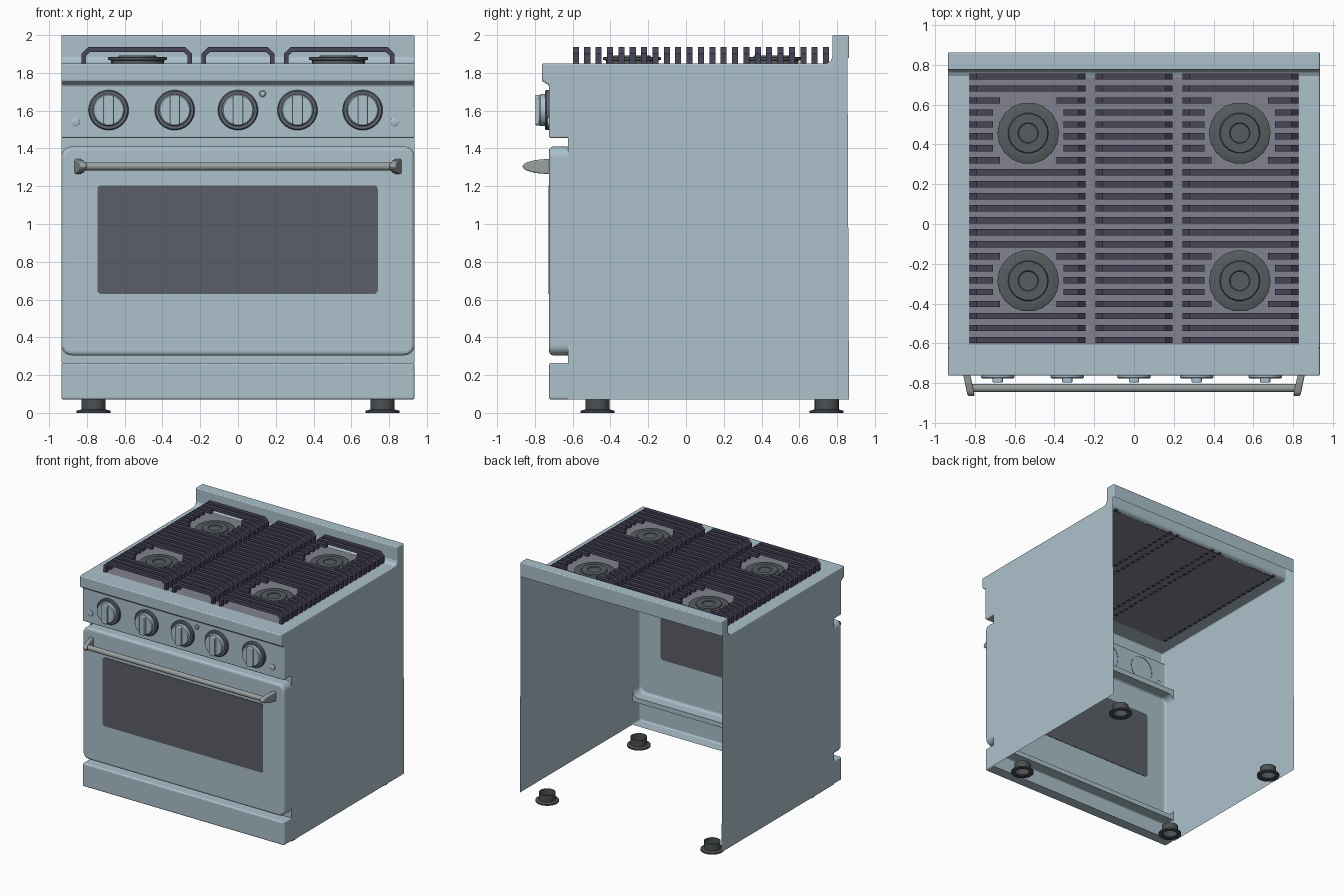
import bpy, bmesh, math

if "Cube" in bpy.data.objects:
    bpy.data.objects.remove(bpy.data.objects["Cube"])


def material(name, r, g, b):
    m = bpy.data.materials.new(name)
    lin = [(c / 255 / 12.92 if c < 11 else ((c / 255 + 0.055) / 1.055) ** 2.4) for c in (r, g, b)]
    m.diffuse_color = (*lin, 1)
    m.use_nodes = True
    m.node_tree.nodes["Principled BSDF"].inputs["Base Color"].default_value = m.diffuse_color
    return m


BLUE = material("pale_blue_enamel", 172, 193, 204)
GRATE = material("dark_cast_iron", 72, 69, 88)
PLATE = material("cooktop_grey", 130, 130, 144)
BURNER = material("burner_grey", 86, 92, 95)
GLASS = material("window_grey", 91, 95, 102)
STEEL = material("handle_steel", 153, 159, 160)
FOOT = material("foot_grey", 76, 80, 83)
RIM = material("knob_rim_grey", 98, 104, 116)


def finish(name, bm, mat, bevel=0, smooth=False):
    bmesh.ops.recalc_face_normals(bm, faces=bm.faces)
    me = bpy.data.meshes.new(name)
    bm.to_mesh(me)
    bm.free()
    me.materials.append(mat)
    ob = bpy.data.objects.new(name, me)
    bpy.context.collection.objects.link(ob)
    if smooth:
        bpy.context.view_layer.objects.active = ob
        ob.select_set(True)
        bpy.ops.object.shade_smooth_by_angle(angle=math.radians(35))
        ob.select_set(False)
    if bevel:
        m = ob.modifiers.new("bevel", 'BEVEL')
        m.width, m.segments = bevel, 3
        m.limit_method, m.angle_limit = 'ANGLE', math.radians(30)
    return ob


def prism(bm, pts, axis, a, b, drop=None):
    """Extrude a 2D profile along X (profile is y,z) or Y (profile is x,z)."""
    def put(p, t):
        return bm.verts.new((t, p[0], p[1]) if axis == 'X' else (p[0], t, p[1]))
    va, vb = [put(p, a) for p in pts], [put(p, b) for p in pts]
    n = len(pts)
    faces = [bm.faces.new(va), bm.faces.new(vb[::-1])]
    for i in range(n):
        j = (i + 1) % n
        faces.append(bm.faces.new((va[i], vb[i], vb[j], va[j])))
    if drop:
        gone = [f for f in faces if drop(f.calc_center_median())]
        bmesh.ops.delete(bm, geom=gone, context='FACES')


def lathe(name, pts, axis, loc, mat, seg=32):
    """Revolve (radius, height) points; a zero radius closes the end."""
    bm = bmesh.new()
    rings = []
    for r, h in pts:
        ring = []
        for i in range(seg if r else 1):
            t = 2 * math.pi * i / seg
            u, v = r * math.cos(t), r * math.sin(t)
            co = {'X': (h, u, v), 'Y': (u, h, v), 'Z': (u, v, h)}[axis]
            ring.append(bm.verts.new([c + l for c, l in zip(co, loc)]))
        rings.append(ring)
    for A, B in zip(rings, rings[1:]):
        for i in range(seg):
            j = (i + 1) % seg
            q = [A[i % len(A)], A[j % len(A)], B[j % len(B)], B[i % len(B)]]
            bm.faces.new(list(dict.fromkeys(q)))
    return finish(name, bm, mat, smooth=True)


def arc(cx, cz, r, start, n=8):
    return [(cx + r * math.cos(math.radians(start + 90 * i / n)),
             cz + r * math.sin(math.radians(start + 90 * i / n))) for i in range(n + 1)]


def round_rect(x0, x1, z0, z1, r):
    return (arc(x1 - r, z1 - r, r, 0) + arc(x0 + r, z1 - r, r, 90)
            + arc(x0 + r, z0 + r, r, 180) + arc(x1 - r, z0 + r, r, 270))


W, FRONT, FACE, BACK = 0.935, -0.625, -0.725, 0.863

# cabinet shell with raised back guard, open at back, bottom and front
bm = bmesh.new()
prism(bm, [(FRONT, 0.07), (BACK, 0.07), (BACK, 1.88), (BACK, 2), (0.775, 2), (0.775, 1.885),
           (0.767, 1.862), (0.745, 1.85), (FRONT, 1.85)], 'X', -W, W,
      lambda c: c.z < 0.08 or c.y < FRONT + 0.01 or (c.y > BACK - 0.01 and c.z < 1.9))
top = [f for f in bm.faces if abs(f.calc_center_median().z - 1.85) < 0.001]
bmesh.ops.inset_individual(bm, faces=top, thickness=0.03)
for v in top[0].verts:
    v.co.x = math.copysign(0.83, v.co.x)
    v.co.y = -0.605 if v.co.y < 0 else 0.742
bmesh.ops.delete(bm, geom=top, context='FACES')
finish("cabinet_shell", bm, BLUE, 0.008)

# grey plate under the grates
bm = bmesh.new()
bm.faces.new([bm.verts.new((x, y, 1.848)) for x, y in
              ((-0.83, -0.605), (0.83, -0.605), (0.83, 0.742), (-0.83, 0.742))])
finish("cooktop_plate", bm, PLATE)

# control panel and kick panel, hollow behind
bm = bmesh.new()
prism(bm, [(FRONT, 1.455), (FACE, 1.455), (FACE, 1.735), (-0.763, 1.757), (-0.763, 1.85),
           (FRONT, 1.85)], 'X', -W, W, lambda c: c.y > FRONT - 0.001)
finish("control_panel", bm, BLUE, 0.009)
bm = bmesh.new()
prism(bm, [(FRONT, 0.07), (FACE, 0.07), (FACE, 0.265), (FRONT, 0.265)], 'X', -W, W,
      lambda c: c.y > FRONT - 0.001)
finish("kick_panel", bm, BLUE, 0.012)

# oven door, hollow behind, with window plate
R, Z0, Z1 = 0.055, 0.305, 1.41
bm = bmesh.new()
prism(bm, round_rect(-W, W, Z0, Z1, R), 'Y', FACE, FRONT, lambda c: c.y > FRONT - 0.001)
finish("oven_door", bm, BLUE, 0.02)
bm = bmesh.new()
prism(bm, round_rect(-0.745, 0.74, 0.63, 1.205, 0.02), 'Y', FACE - 0.004, FACE + 0.003)
finish("door_window", bm, GLASS)

# front wall strips above and below the door
bm = bmesh.new()
low = [(-W, 0.265), (W, 0.265)] + arc(W - R, Z0 + R, R, 270)[::-1] + arc(-W + R, Z0 + R, R, 180)[::-1]
high = [(W, 1.455), (-W, 1.455)] + arc(-W + R, Z1 - R, R, 90)[::-1] + arc(W - R, Z1 - R, R, 0)[::-1]
for pts in (low, high):
    bm.faces.new([bm.verts.new((x, FRONT, z)) for x, z in pts])
finish("front_wall", bm, BLUE)

# door handle: bar and two tapered brackets
lathe("handle_bar", [(0, -0.83), (0.021, -0.83), (0.021, 0.83), (0, 0.83)], 'X',
      (0, -0.825, 1.305), STEEL, 20)
for s, side in ((-1, "left"), (1, "right")):
    bm = bmesh.new()
    prism(bm, [(FACE, 1.264), (FACE, 1.346), (-0.80, 1.338), (-0.85, 1.325), (-0.868, 1.305),
               (-0.85, 1.285), (-0.80, 1.27)], 'X', s * 0.83, s * 0.866)
    for v in bm.verts:
        v.co.x += s * (v.co.y - FACE) * 0.21
    finish(side + "_handle_bracket", bm, STEEL, 0.008)

# knobs: rim, cap and vertical grip
for i, x in enumerate((-0.685, -0.335, 0, 0.315, 0.66)):
    loc = (x, FACE, 1.603)
    lathe(f"knob_rim_{i + 1}", [(0.106, 0.003), (0.106, -0.014), (0.1, -0.022), (0.084, -0.022)],
          'Y', loc, RIM, 40)
    lathe(f"knob_cap_{i + 1}", [(0.086, -0.01), (0.084, -0.046), (0.078, -0.052), (0, -0.052)],
          'Y', loc, BLUE, 40)
    bm = bmesh.new()
    prism(bm, round_rect(x - 0.026, x + 0.026, 1.522, 1.684, 0.015), 'Y', -0.797, -0.77)
    finish(f"knob_grip_{i + 1}", bm, BLUE, 0.006)

# small indicator buttons
for i, (x, z, r) in enumerate(((-0.86, 1.54, 0.024), (0.83, 1.54, 0.024), (0.13, 1.69, 0.018))):
    lathe(f"indicator_{i + 1}", [(r, 0.002), (r, -0.008), (r * 0.7, -0.012), (0, -0.012)],
          'Y', (x, FACE, z), BLUE, 16)

# burners
BX, BY = 0.532, (0.457, -0.286)
for sx in (-1, 1):
    for y in BY:
        lathe(f"burner_{'left' if sx < 0 else 'right'}_{'rear' if y > 0 else 'front'}",
              [(0.14, 1.848), (0.14, 1.866), (0.155, 1.868), (0.155, 1.882), (0.15, 1.885),
               (0.102, 1.885), (0.098, 1.893), (0.052, 1.893), (0.048, 1.887), (0, 1.887)],
              'Z', (sx * BX, y, 0), BURNER, 18)


# grates: rows of arched bars, cut back around the burners
def half_arch(x, d, end):
    """Leg at x, bar running in direction d to end; outer path then inner path."""
    outer = [(x, 1.846), (x, 1.902), (x + d * 0.035, 1.937), (end, 1.937)]
    inner = [(end, 1.911), (x + d * 0.046, 1.911), (x + d * 0.024, 1.892), (x + d * 0.024, 1.846)]
    return outer + inner


for name, x0, x1 in (("left", -0.828, -0.243), ("middle", -0.193, 0.193), ("right", 0.243, 0.828)):
    bm = bmesh.new()
    mid = (x0 + x1) / 2
    for i in range(23):
        y = -0.583 + 0.0602 * i
        gap = 0
        dy = min(abs(y - b) for b in BY)
        if name != "middle" and dy < 0.172:
            gap = 0.178 if dy < 0.11 else 0.143
        if gap:
            bx = math.copysign(BX, mid)
            prism(bm, half_arch(x0, 1, bx - gap), 'Y', y - 0.016, y + 0.016)
            prism(bm, half_arch(x1, -1, bx + gap), 'Y', y - 0.016, y + 0.016)
        else:
            L, Rr = half_arch(x0, 1, mid), half_arch(x1, -1, mid)
            prism(bm, L[:3] + Rr[:3][::-1] + Rr[5:][::-1] + L[5:], 'Y', y - 0.016, y + 0.016)
    finish(name + "_grate", bm, GRATE)

# feet: open tubes with a flange
for sx in (-1, 1):
    for y in (-0.468, 0.745):
        lathe(f"{'left' if sx < 0 else 'right'}_{'front' if y < 0 else 'rear'}_foot",
              [(0.064, 0.075), (0.064, 0.018), (0.09, 0.011), (0.09, 0), (0.058, 0)],
              'Z', (sx * 0.765, y, 0), FOOT, 24)
